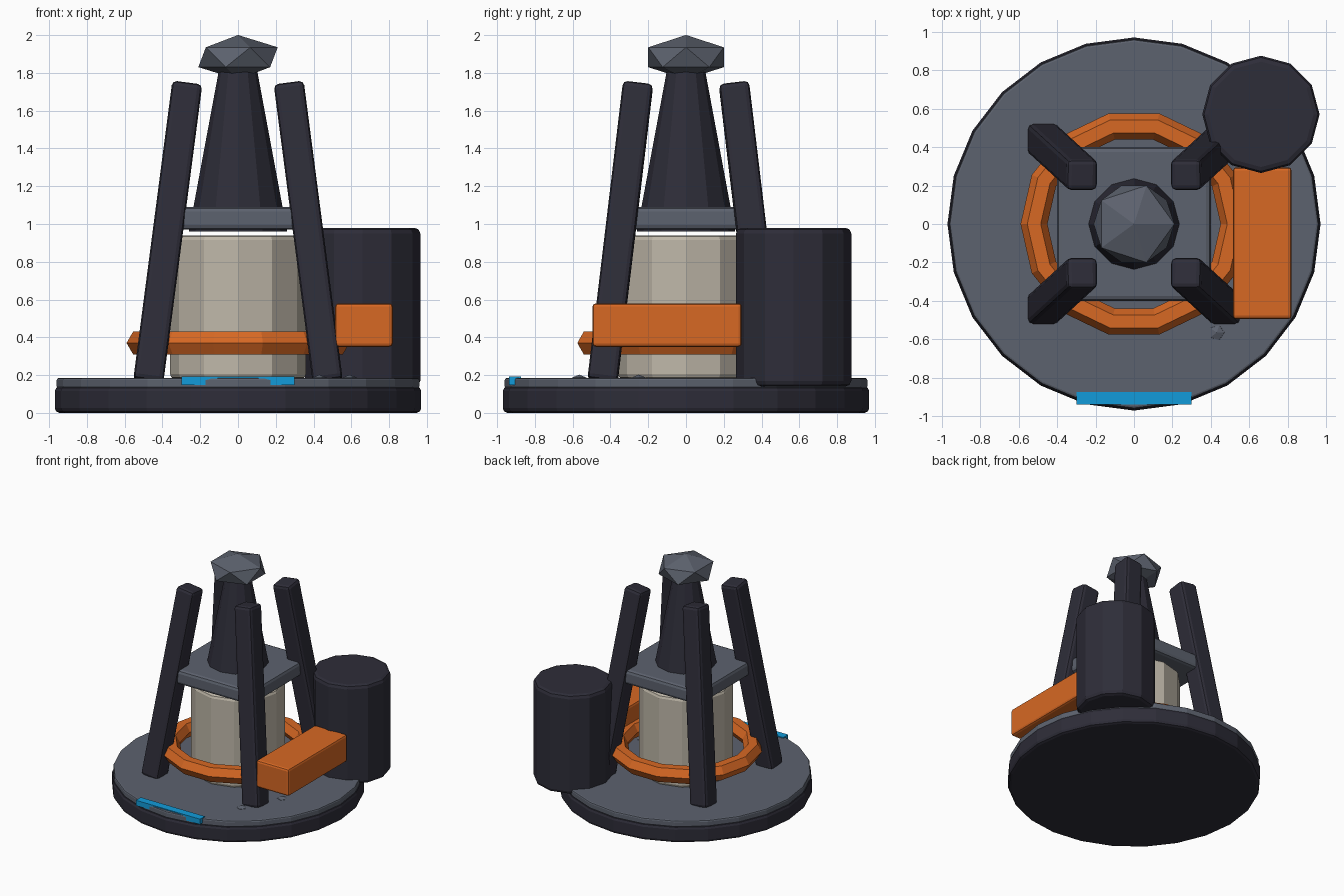
import bpy, math
from math import pi

if "Cube" in bpy.data.objects:
    bpy.data.objects.remove(bpy.data.objects["Cube"])


def material(name, rgb):
    m = bpy.data.materials.new(name)
    m.diffuse_color = (*rgb, 1)
    m.use_nodes = True
    m.node_tree.nodes["Principled BSDF"].inputs["Base Color"].default_value = m.diffuse_color
    return m


DARK = material("dark_metal", (0.027, 0.026, 0.040))
GREY = material("slate_grey", (0.108, 0.122, 0.156))
ORANGE = material("orange", (0.68, 0.138, 0.017))
BEIGE = material("beige", (0.52, 0.475, 0.395))
BLUE = material("blue", (0.006, 0.33, 0.70))


def finish(name, mat, bevel=0):
    o = bpy.context.object
    o.name = name
    o.data.materials.clear()
    o.data.materials.append(mat)
    if bevel:
        b = o.modifiers.new("bevel", 'BEVEL')
        b.width = bevel
        b.segments = 2
        b.limit_method = 'ANGLE'
        b.angle_limit = math.radians(40)
    return o


def drum(name, mat, r, z0, z1, sides, x=0, y=0, bevel=0, r_top=None):
    bpy.ops.mesh.primitive_cone_add(
        vertices=sides, radius1=r, radius2=r if r_top is None else r_top,
        depth=z1 - z0, location=(x, y, (z0 + z1) / 2))
    return finish(name, mat, bevel)


def box(name, mat, centre, size, bevel=0, rot=(0, 0, 0)):
    bpy.ops.mesh.primitive_cube_add(size=1, location=centre, rotation=rot)
    o = bpy.context.object
    for v in o.data.vertices:
        v.co = [c * s for c, s in zip(v.co, size)]
    return finish(name, mat, bevel)


def rock(name, mat, centre, r, squash):
    bpy.ops.mesh.primitive_ico_sphere_add(subdivisions=1, radius=r, location=centre)
    o = bpy.context.object
    for v in o.data.vertices:
        v.co.z *= squash
    return finish(name, mat)


# round base and deck
drum("base", DARK, 0.97, 0.0, 0.14, 24, bevel=0.025)
drum("deck", GREY, 0.96, 0.13, 0.185, 24, bevel=0.012)

# glowing strip at the front edge
box("front_strip", BLUE, (0, -0.905, 0.17), (0.60, 0.065, 0.045))

# central vessel, cap plate, spire and faceted tip
drum("vessel", BEIGE, 0.36, 0.18, 0.94, 12, bevel=0.025)
box("cap_plate", GREY, (0, 0, 1.03), (0.80, 0.80, 0.12), 0.025)
drum("spire", DARK, 0.26, 0.96, 1.82, 12, r_top=0.10)
rock("spire_tip", GREY, (0, 0, 1.883), 0.235, 0.5)

# ring around the vessel
bpy.ops.mesh.primitive_torus_add(major_segments=14, minor_segments=6,
                                 major_radius=0.52, minor_radius=0.07,
                                 location=(0, 0, 0.37))
finish("ring", ORANGE)
for p in bpy.context.object.data.polygons:
    p.use_smooth = False

# four leaning legs
for sx in (-1, 1):
    for sy in (-1, 1):
        box("leg", DARK, (sx * 0.372, sy * 0.348, 0.955), (0.16, 0.16, 1.60),
            0.025, (sy * 0.118, -sx * 0.13, 0))

# side tank and side box
drum("side_tank", DARK, 0.305, 0.14, 0.98, 12, 0.66, 0.57, 0.03)
box("side_box", ORANGE, (0.667, -0.10, 0.465), (0.305, 0.79, 0.23), 0.018)

# small pebbles on the deck
rock("pebble", GREY, (0.43, -0.565, 0.175), 0.045, 0.6)
rock("pebble", GREY, (0.59, -0.25, 0.175), 0.045, 0.6)
